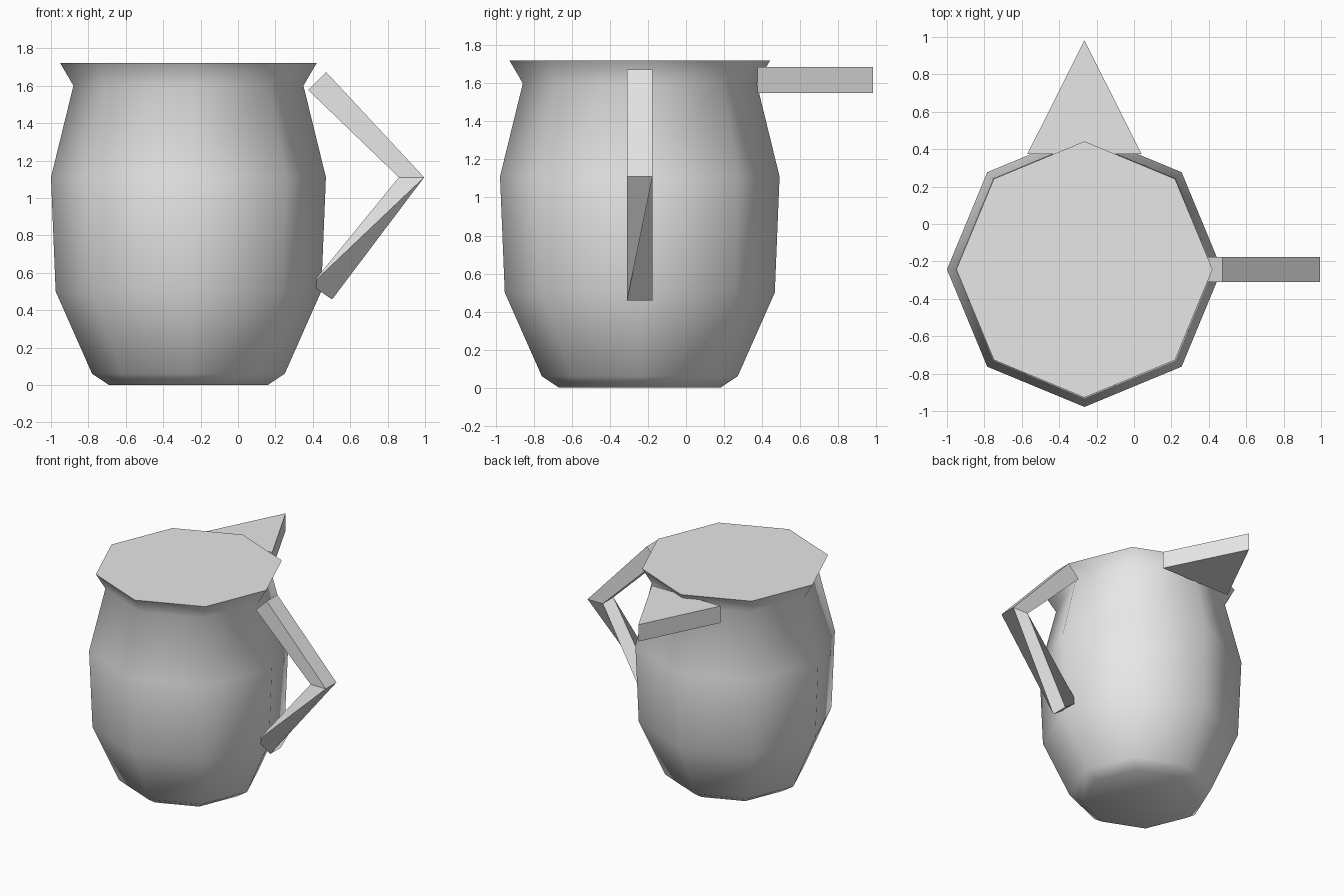
import bpy
import bmesh
from math import cos, sin, pi, radians

cube = bpy.data.objects.get("Cube")
if cube:
    bpy.data.objects.remove(cube)

CX, CY = -0.265, -0.243   # jug axis
HALF = 0.067              # half thickness of handle and spout

grey = bpy.data.materials.new("plain light grey")
grey.use_nodes = True
grey.diffuse_color = (0.8, 0.8, 0.8, 1)
grey.node_tree.nodes["Principled BSDF"].inputs["Base Color"].default_value = (0.8, 0.8, 0.8, 1)


def loft(name, rings):
    """Skin a stack of equal-sized point rings and cap both ends."""
    bm = bmesh.new()
    loops = [[bm.verts.new(p) for p in ring] for ring in rings]
    n = len(loops[0])
    for low, high in zip(loops, loops[1:]):
        for i in range(n):
            j = (i + 1) % n
            bm.faces.new((low[i], low[j], high[j], high[i]))
    bm.faces.new(loops[0][::-1])
    bm.faces.new(loops[-1])
    bmesh.ops.recalc_face_normals(bm, faces=bm.faces)
    mesh = bpy.data.meshes.new(name)
    bm.to_mesh(mesh)
    bm.free()
    mesh.materials.append(grey)
    obj = bpy.data.objects.new(name, mesh)
    bpy.context.collection.objects.link(obj)
    return obj


def octagon(r, z):
    return [(CX + r * cos(i * pi / 4), CY + r * sin(i * pi / 4), z) for i in range(8)]


def section(outer, inner):
    """Square handle section from its outer and inner (x, z) edges."""
    front, back = CY - HALF, CY + HALF
    return [(outer[0], front, outer[1]), (outer[0], back, outer[1]),
            (inner[0], back, inner[1]), (inner[0], front, inner[1])]


# Jug body: eight-sided, smooth around, closed flat top
profile = [(0.425, 0), (0.515, 0.06), (0.71, 0.5), (0.735, 1.11), (0.615, 1.6), (0.685, 1.72)]
body = loft("jug_body", [octagon(r, z) for r, z in profile])
bpy.ops.object.select_all(action="DESELECT")
body.select_set(True)
bpy.context.view_layer.objects.active = body
bpy.ops.object.shade_smooth_by_angle(angle=radians(60))

# Spout: triangular wedge under the rim
triangle = [(CX - 0.305, 0.375), (CX + 0.305, 0.375), (CX, 0.982)]
loft("spout", [[(x, y, z) for x, y in triangle] for z in (1.55, 1.685)])

# Handle: straight upper arm, lower arm twisted a quarter turn
top = section((0.472, 1.672), (0.375, 1.577))
elbow = section((0.995, 1.11), (0.86, 1.11))
foot = section((0.503, 0.457), (0.39, 0.535))
loft("handle", [foot[-1:] + foot[:-1], elbow, top])
